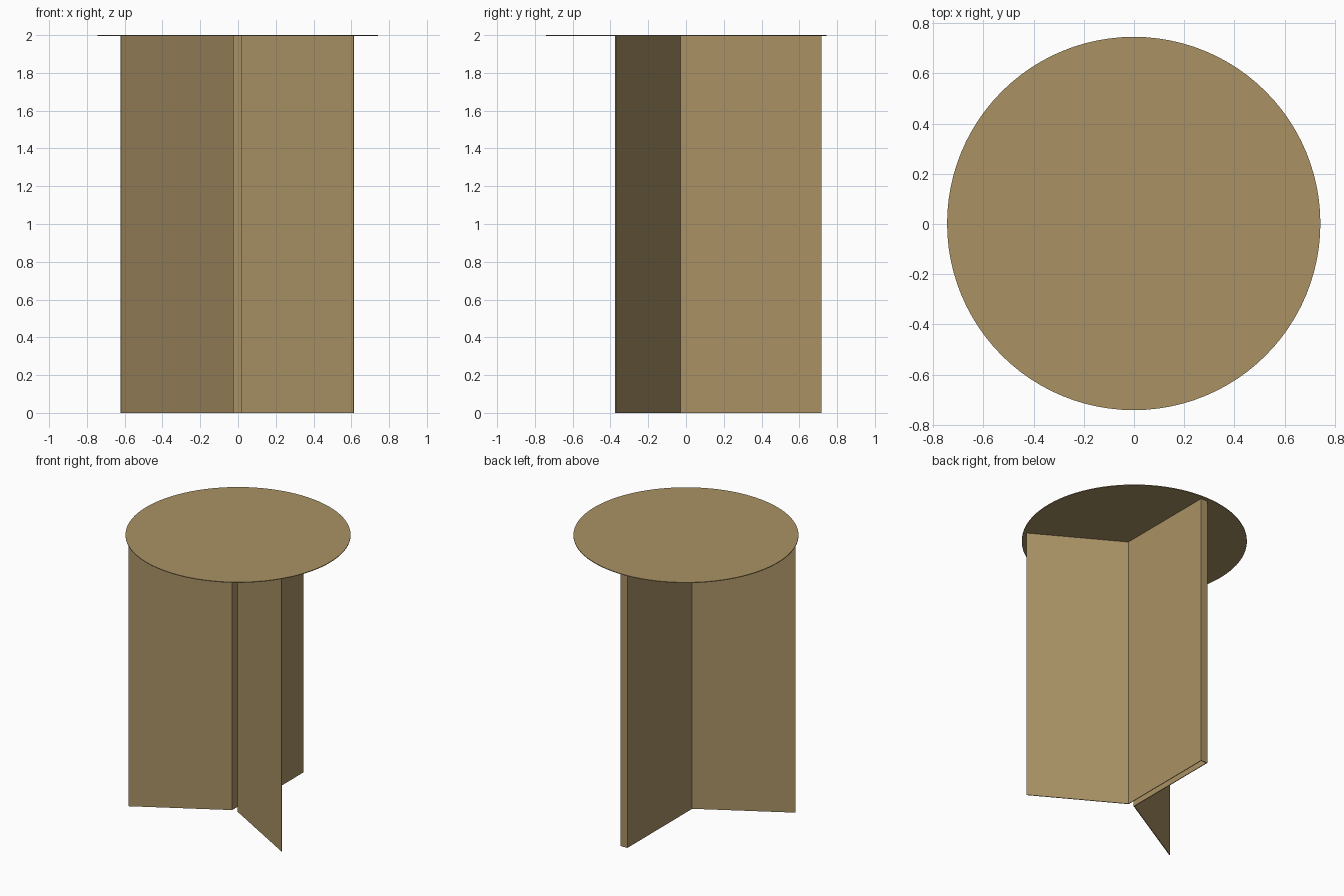
import bpy, bmesh

if "Cube" in bpy.data.objects:
    bpy.data.objects.remove(bpy.data.objects["Cube"])

T = 0.005          # sheet thickness
H = 2.0            # overall height
CX = -0.003        # shared axis of the base

mat = bpy.data.materials.new("bronze_metal")
mat.diffuse_color = (0.40, 0.29, 0.13, 1)
mat.use_nodes = True
mat.node_tree.nodes["Principled BSDF"].inputs["Base Color"].default_value = mat.diffuse_color


def smooth(obj):
    bpy.ops.object.select_all(action='DESELECT')
    obj.select_set(True)
    bpy.context.view_layer.objects.active = obj
    bpy.ops.object.shade_smooth_by_angle()


# Round thin top
bpy.ops.mesh.primitive_cylinder_add(vertices=96, radius=0.743, depth=T,
                                    location=(-0.001, 0.002, H - T / 2))
top = bpy.context.object
top.name = "table_top"
top.data.materials.append(mat)
smooth(top)

# Base: one sheet folded into a Y, the rear leg being a narrow open fold
half = [(0.617, -0.373), (0.024, -0.031), (0.024, 0.715)]
path = [(CX - x, y) for x, y in half] + [(CX + x, y) for x, y in reversed(half)]

bm = bmesh.new()
low = [bm.verts.new((x, y, 0)) for x, y in path]
high = [bm.verts.new((x, y, H - T)) for x, y in path]
for i in range(len(path) - 1):
    bm.faces.new((low[i], low[i + 1], high[i + 1], high[i]))
mesh = bpy.data.meshes.new("folded_base")
bm.to_mesh(mesh)
bm.free()
base = bpy.data.objects.new("folded_base", mesh)
bpy.context.collection.objects.link(base)
mesh.materials.append(mat)

# Sheet thickness with mitred folds
solid = base.modifiers.new("thickness", 'SOLIDIFY')
solid.thickness = T
solid.offset = 0
solid.use_even_offset = True
